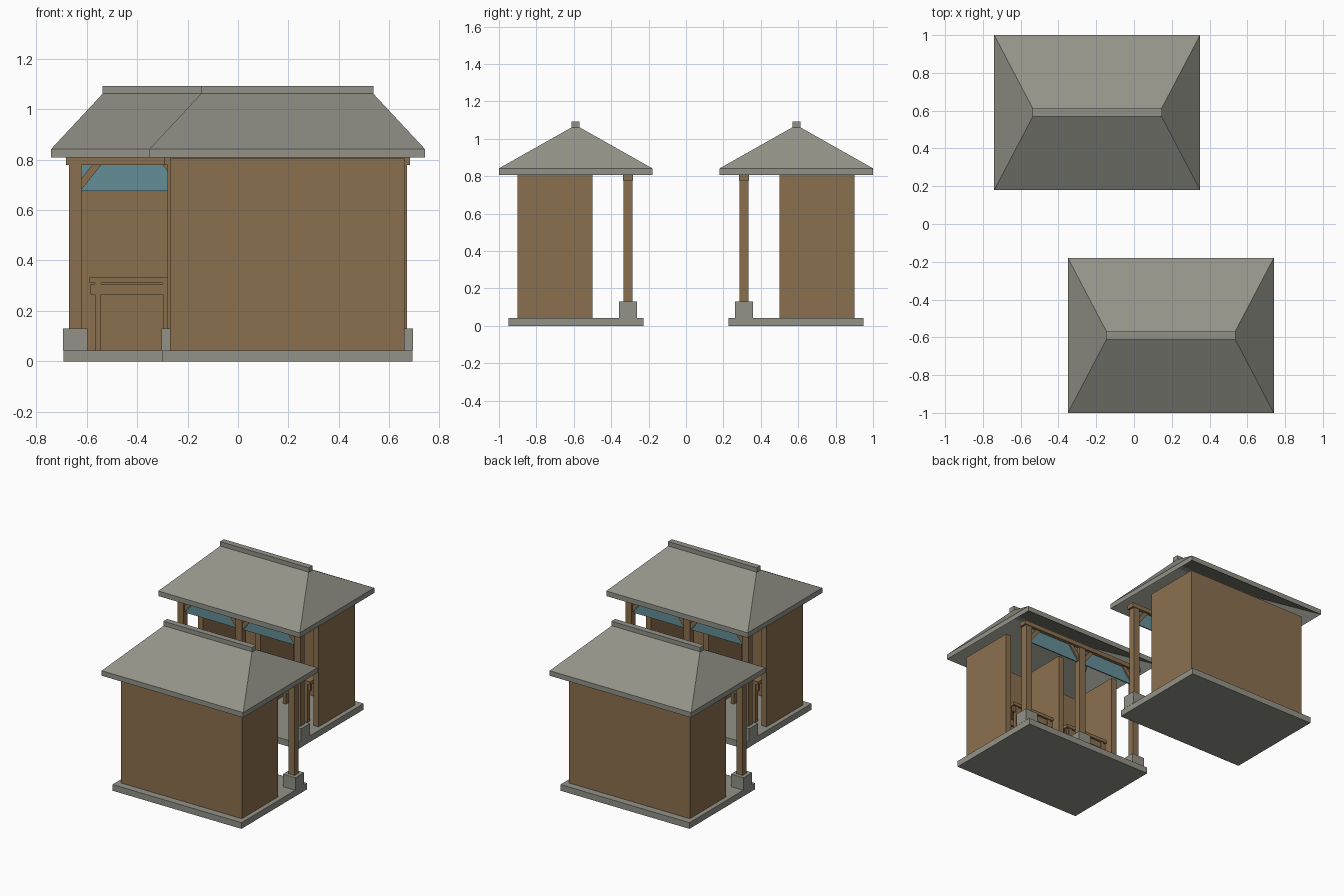
import bpy, bmesh

if "Cube" in bpy.data.objects:
    bpy.data.objects.remove(bpy.data.objects["Cube"])


def material(name, rgb):
    m = bpy.data.materials.new(name)
    m.diffuse_color = (*rgb, 1)
    m.use_nodes = True
    m.node_tree.nodes["Principled BSDF"].inputs["Base Color"].default_value = m.diffuse_color
    return m


STONE = material("grey stone", (0.29, 0.29, 0.25))
WOOD = material("brown wood", (0.26, 0.16, 0.078))
TEAL = material("teal panel", (0.125, 0.275, 0.31))


def mesh_object(name, verts, faces, mat):
    me = bpy.data.meshes.new(name)
    me.from_pydata(verts, [], faces)
    bm = bmesh.new()
    bm.from_mesh(me)
    bmesh.ops.recalc_face_normals(bm, faces=bm.faces)
    bm.to_mesh(me)
    bm.free()
    me.materials.append(mat)
    ob = bpy.data.objects.new(name, me)
    bpy.context.collection.objects.link(ob)
    return ob


CX = -0.195  # centre of the rear building along x


def building(tag, s):
    """s = 1: rear building; s = -1: the same turned half around z."""

    def box(name, x0, x1, y0, y1, z0, z1, mat):
        v = [(s * (CX + x), s * y, z) for z in (z0, z1)
             for x, y in ((x0, y0), (x1, y0), (x1, y1), (x0, y1))]
        f = [(3, 2, 1, 0), (4, 5, 6, 7)]
        f += [(i, (i + 1) % 4, (i + 1) % 4 + 4, i + 4) for i in range(4)]
        mesh_object(tag + name, v, f, mat)

    # stone plinth
    box("plinth", -0.497, 0.497, 0.227, 0.95, 0, 0.043, STONE)

    # back wall, side walls and partition
    box("back_wall", -0.465, 0.465, 0.86, 0.9, 0.043, 0.806, WOOD)
    for n, x in (("left_wall", -0.445), ("partition", 0), ("right_wall", 0.445)):
        box(n, x - 0.02, x + 0.02, 0.5, 0.86, 0.043, 0.806, WOOD)

    # posts on stone blocks
    for i, x in enumerate((-0.45, 0, 0.45)):
        box(f"post_base_{i}", x - 0.048, x + 0.048, 0.262, 0.358, 0.043, 0.13, STONE)
        box(f"post_{i}", x - 0.024, x + 0.024, 0.287, 0.333, 0.13, 0.778, WOOD)
    box("beam", -0.487, 0.487, 0.283, 0.337, 0.778, 0.808, WOOD)

    for i, c in enumerate((-0.225, 0.225)):
        # hanging panel and corner braces
        box(f"panel_{i}", c - 0.201, c + 0.201, 0.306, 0.314, 0.675, 0.778, TEAL)
        for d in (-1, 1):
            prof = [(0.201, 0.68), (0.201, 0.725), (0.158, 0.778), (0.122, 0.778)]
            v = [(s * (CX + c + d * x), s * y, z) for y in (0.296, 0.324) for x, z in prof]
            f = [(0, 1, 2, 3), (4, 5, 6, 7)]
            f += [(k, (k + 1) % 4, (k + 1) % 4 + 4, k + 4) for k in range(4)]
            mesh_object(f"{tag}brace_{i}_{d}", v, f, WOOD)
        # table
        box(f"table_top_{i}", c - 0.168, c + 0.168, 0.51, 0.69, 0.31, 0.333, WOOD)
        for j, y in enumerate((0.527, 0.673)):
            box(f"table_apron_{i}_{j}", c - 0.165, c + 0.165, y - 0.008, y + 0.008,
                0.265, 0.306, WOOD)
            for d in (-1, 1):
                x = c + d * 0.134
                box(f"table_leg_{i}_{j}_{d}", x - 0.012, x + 0.012, y - 0.012, y + 0.012,
                    0.043, 0.312, WOOD)

    # hipped roof shell with sloping underside
    cy = 0.59
    v = []
    for drop in (0, 0.035):
        for hx, hy, z in ((0.545, 0.41, 0.842), (0.34, 0.02, 1.062)):
            v += [(s * (CX + a * hx), s * (cy + b * hy), z - drop)
                  for a, b in ((-1, -1), (1, -1), (1, 1), (-1, 1))]
    f = [(4, 5, 6, 7), (15, 14, 13, 12)]
    for i in range(4):
        j = (i + 1) % 4
        f += [(i, j, j + 4, i + 4), (j + 8, i + 8, i + 12, j + 12), (j, i, i + 8, j + 8)]
    mesh_object(tag + "roof", v, f, STONE)
    box("ridge", -0.342, 0.342, cy - 0.021, cy + 0.021, 1.058, 1.092, STONE)


building("rear_", 1)
building("front_", -1)
